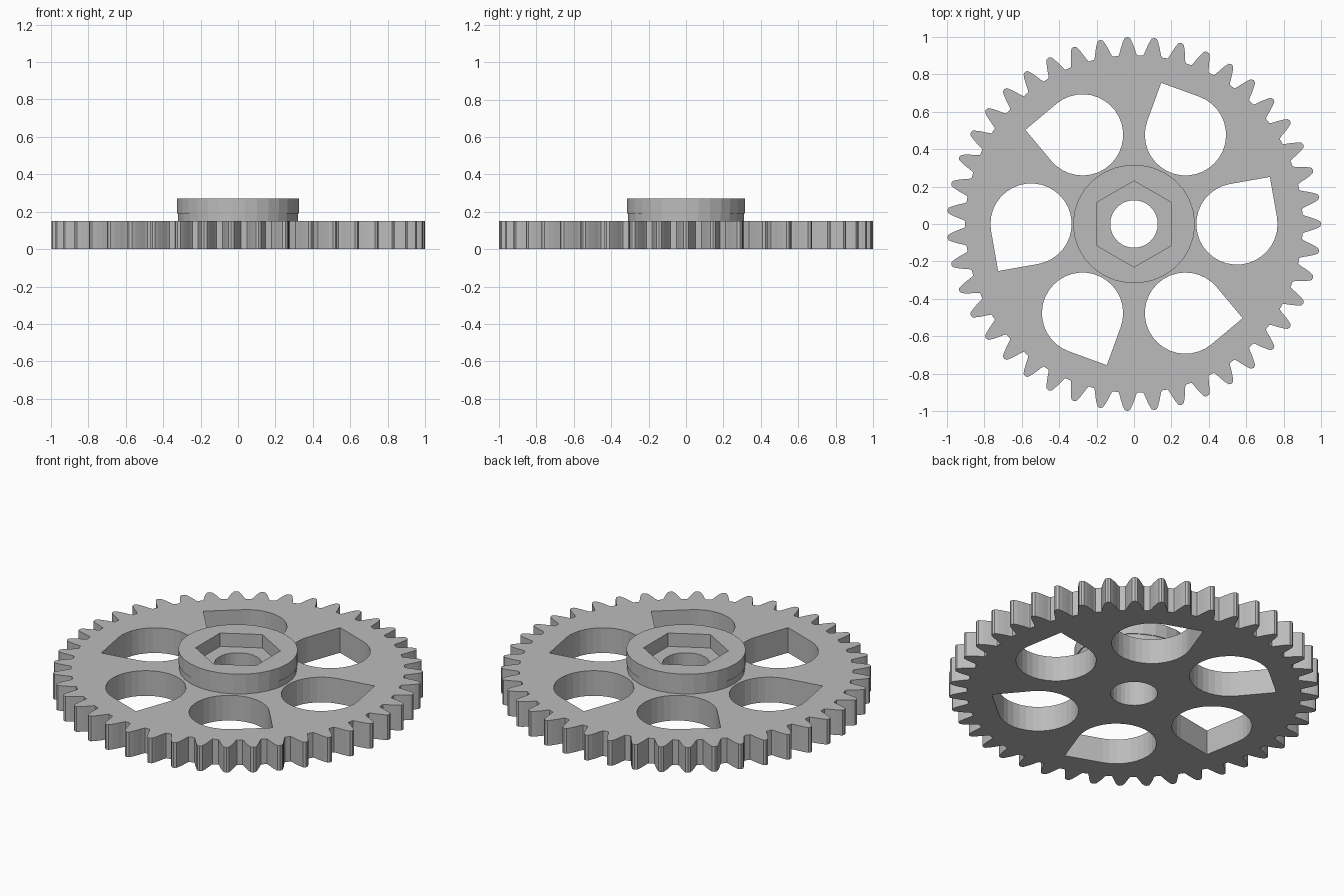
import bpy
from math import sin, cos, pi, radians, sqrt

cube = bpy.data.objects.get("Cube")
if cube:
    bpy.data.objects.remove(cube, do_unlink=True)

TEETH = 43
PLATE_TOP, SOCKET_FLOOR, HUB_TOP = 0.15, 0.19, 0.27

grey = bpy.data.materials.new("plain grey")
grey.use_nodes = True
colour = (0.5, 0.5, 0.5, 1)
grey.diffuse_color = colour
grey.node_tree.nodes["Principled BSDF"].inputs["Base Color"].default_value = colour


def polar(r, a):
    return (r * cos(a), r * sin(a))


def ring(rx, ry, n, start=0.0):
    return [(rx * cos(start + 2 * pi * i / n), ry * sin(start + 2 * pi * i / n)) for i in range(n)]


def gear_outline():
    # Half tooth as (radius, half width), mirrored for each tooth
    half = [(0.902, 0.05), (0.915, 0.044), (0.945, 0.035), (0.975, 0.024), (0.995, 0.014)]
    pts = []
    for i in range(TEETH):
        a = 2 * pi * i / TEETH
        pts += [polar(r, a - w / r) for r, w in half]
        pts.append(polar(1.0, a))
        pts += [polar(r, a + w / r) for r, w in reversed(half)]
    return pts


def teardrop(turn, r=0.217, steps=26):
    # Three quarters of a circle closed by a square corner
    cx, cy = polar(0.55, turn)
    point = turn + radians(55)
    arc = [polar(r, point + pi / 4 + 1.5 * pi * i / steps) for i in range(steps + 1)]
    arc.append(polar(r * sqrt(2), point))
    return [(cx + x, cy + y) for x, y in arc]


def slab(name, loops, z0, z1):
    # Filled outline with holes, extruded between two heights
    curve = bpy.data.curves.new(name, "CURVE")
    curve.dimensions = "2D"
    curve.fill_mode = "BOTH"
    curve.extrude = (z1 - z0) / 2
    for loop in loops:
        spline = curve.splines.new("POLY")
        spline.points.add(len(loop) - 1)
        for p, (x, y) in zip(spline.points, loop):
            p.co = (x, y, 0, 1)
        spline.use_cyclic_u = True
    curve.materials.append(grey)
    obj = bpy.data.objects.new(name, curve)
    obj.location.z = (z0 + z1) / 2
    bpy.context.collection.objects.link(obj)
    bpy.ops.object.select_all(action="DESELECT")
    obj.select_set(True)
    bpy.context.view_layer.objects.active = obj
    bpy.ops.object.convert(target="MESH")
    bpy.ops.object.shade_flat()
    return obj


bore = ring(0.127, 0.127, 30)
hexagon = ring(0.23, 0.23, 6, pi / 2)

# Toothed wheel with six teardrop openings and a centre bore
slab("gear_wheel", [gear_outline(), bore] + [teardrop(i * pi / 3) for i in range(6)], 0, PLATE_TOP)

# Raised hub: solid base around the bore, then a collar with a hex socket
slab("hub_base", [ring(0.32, 0.313, 30), bore], PLATE_TOP, SOCKET_FLOOR)
slab("hub_collar", [ring(0.326, 0.317, 30), hexagon], SOCKET_FLOOR, HUB_TOP)
